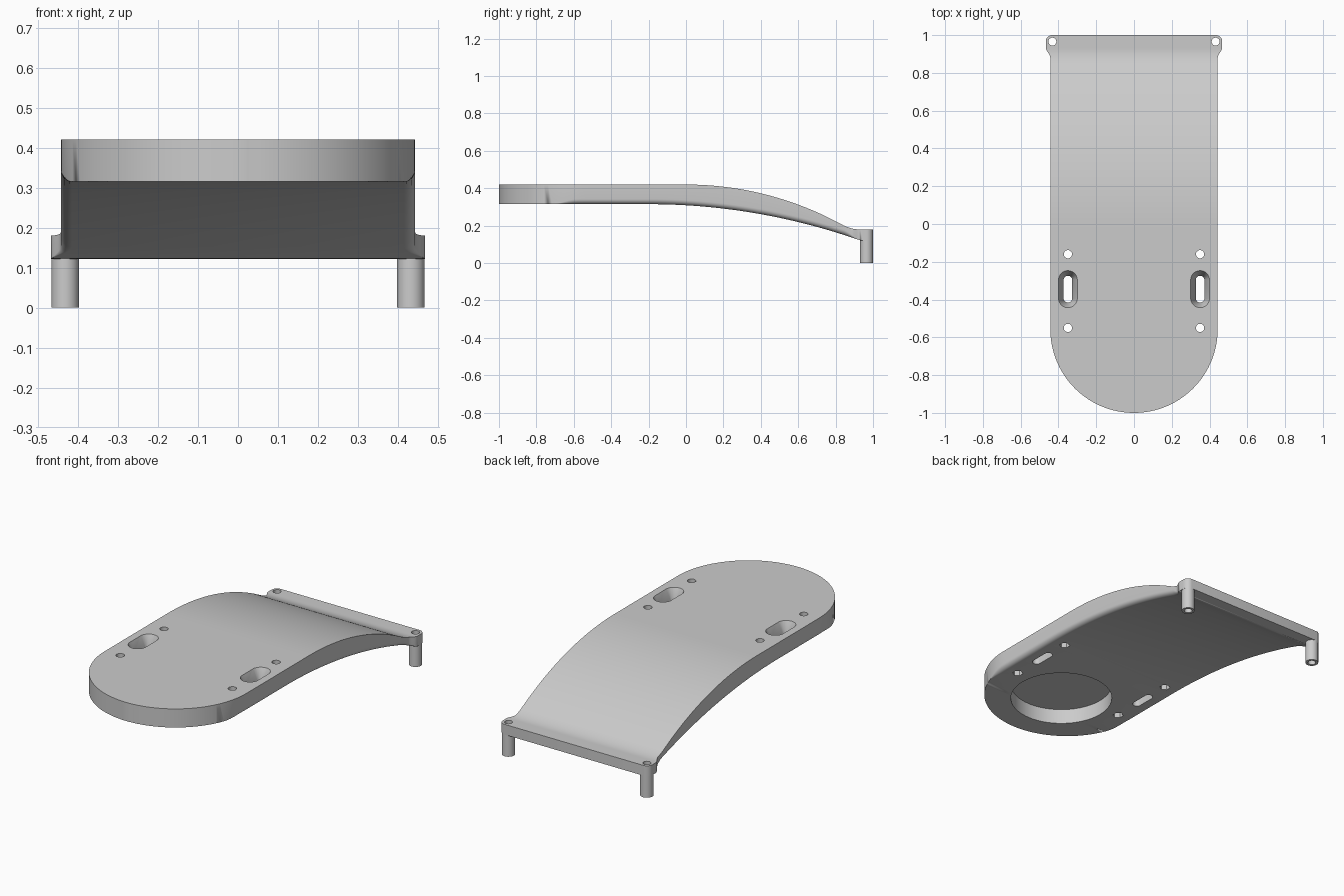
import bpy
import bmesh
from math import sin, cos, pi, sqrt, radians

cube = bpy.data.objects.get("Cube")
if cube:
    bpy.data.objects.remove(cube, do_unlink=True)

grey = bpy.data.materials.new("plain_grey")
grey.use_nodes = True
COLOUR = (0.6, 0.6, 0.6, 1)
grey.diffuse_color = COLOUR
grey.node_tree.nodes["Principled BSDF"].inputs["Base Color"].default_value = COLOUR

TOP, UNDER, HALF = 0.42, 0.315, 0.443
EAR_X, EAR_Y, EAR_R = 0.432, 0.9655, 0.035
NOSE_Y = HALF - 1


def loft(name, rings):
    """Skin closed rings of equal point count and cap both ends."""
    bm = bmesh.new()
    rows = [[bm.verts.new(p) for p in ring] for ring in rings]
    n = len(rows[0])
    for a, b in zip(rows, rows[1:]):
        for i in range(n):
            j = (i + 1) % n
            bm.faces.new((a[i], a[j], b[j], b[i]))
    bm.faces.new(rows[0])
    bm.faces.new(rows[-1])
    bmesh.ops.remove_doubles(bm, verts=bm.verts, dist=1e-5)
    bmesh.ops.recalc_face_normals(bm, faces=bm.faces)
    mesh = bpy.data.meshes.new(name)
    bm.to_mesh(mesh)
    bm.free()
    ob = bpy.data.objects.new(name, mesh)
    bpy.context.collection.objects.link(ob)
    mesh.materials.append(grey)
    return ob


def slot_ring(x, y, z, r, straight=0.0, n=32):
    """Circle, or a slot stretched along y."""
    ring = []
    for i in range(n):
        a = 2 * pi * (i + 0.5) / n
        ring.append((x + r * cos(a), y + r * sin(a) + (straight if sin(a) > 0 else -straight), z))
    return ring


def prism(name, x, y, levels, straight=0.0, n=32):
    return loft(name, [slot_ring(x, y, z, r, straight, n) for z, r in levels])


def cut(ob, cutter):
    mod = ob.modifiers.new("cut", 'BOOLEAN')
    mod.operation, mod.solver, mod.object = 'DIFFERENCE', 'EXACT', cutter
    bpy.context.view_layer.objects.active = ob
    bpy.ops.object.modifier_apply(modifier=mod.name)
    bpy.data.objects.remove(cutter, do_unlink=True)


def smoothstep(a, b, v):
    t = min(max((v - a) / (b - a), 0), 1)
    return t * t * (3 - 2 * t)


def arc(z, start, radius, y):
    d = max(y - start, 0)
    return z - radius + sqrt(radius * radius - d * d)


def top_z(y):
    a, flat, k = arc(TOP, 0, 1.728, y), 0.18, 0.03
    h = max(k - abs(a - flat), 0) / k
    return max(a, flat) + h * h * k / 4


def half_width(y):
    if y < NOSE_Y:
        return max(sqrt(max(HALF ** 2 - (y - NOSE_Y) ** 2, 0)), 0.02)
    if y > EAR_Y:
        return EAR_X + sqrt(max(EAR_R ** 2 - (y - EAR_Y) ** 2, 0))
    return HALF + (EAR_X + EAR_R - HALF) * smoothstep(0.88, 0.935, y)


def section(y):
    """Cross-section with a flat top and rounded lower edges."""
    w, t, b = half_width(y), top_z(y), max(arc(UNDER, -0.2, 3.4, y), 0.122)
    r = 0.028 * smoothstep(-0.72, -0.58, y) * (1 - smoothstep(0.84, 0.93, y))
    side = [(w, t)]
    for i in range(7):
        a = pi / 2 * i / 6
        side.append((w - r + r * cos(a), b + r - r * sin(a)))
    return [(x, y, z) for x, z in side] + [(-x, y, z) for x, z in reversed(side)]


# Curved plate: round nose, straight run, downward sweep, ears at the back
ys = [NOSE_Y - HALF * cos(radians(a)) for a in range(0, 90, 3)]
ys += [NOSE_Y + (0.84 - NOSE_Y) * i / 44 for i in range(45)]
ys += [0.84 + (EAR_Y - 0.84) * i / 16 for i in range(1, 17)]
ys += [EAR_Y + EAR_R * sin(radians(a)) for a in range(10, 90, 10)] + [1.0]
plate = loft("curved_plate", [section(y) for y in ys])

# Round recess underneath the nose
cut(plate, prism("recess_cutter", 0, -0.605, [(0.2, 0.27), (0.4, 0.27)], n=96))

parts = [plate]
for side, label in ((1, "left"), (-1, "right")):
    x = side * 0.35
    # Slot with sloping upper walls
    cut(plate, prism("slot_cutter", x, -0.345,
                     [(0.2, 0.023), (0.36, 0.023), (TOP, 0.05), (0.5, 0.05)], 0.048))
    # Screw holes with hexagonal pockets below
    for y in (-0.16, -0.55):
        cut(plate, prism("hole_cutter", x, y, [(0.2, 0.022), (0.5, 0.022)], n=24))
        cut(plate, prism("hex_cutter", x, y, [(0.2, 0.028), (0.35, 0.028)], n=6))
    # Hollow post under each ear
    post = prism(label + "_post", side * EAR_X, EAR_Y, [(0, 0.0345), (0.15, 0.0345)])
    for ob in (post, plate):
        cut(ob, prism("bore_cutter", side * EAR_X, EAR_Y, [(-0.1, 0.021), (0.5, 0.021)], n=24))
    parts.append(post)

bpy.ops.object.select_all(action='DESELECT')
for ob in parts:
    ob.select_set(True)
bpy.context.view_layer.objects.active = plate
bpy.ops.object.shade_smooth_by_angle(angle=radians(30))
